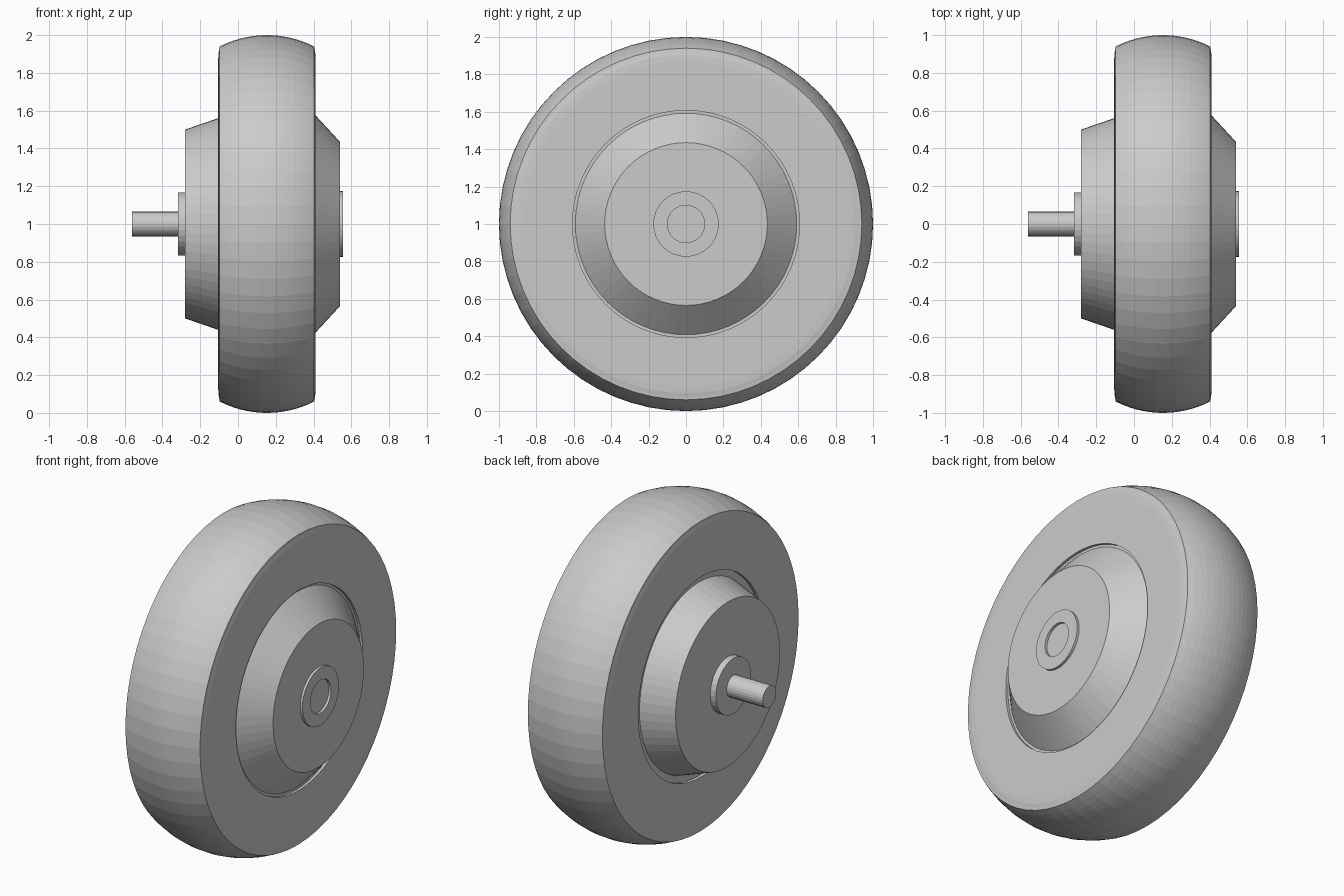
import bpy, bmesh
from math import sin, cos, pi, sqrt

if "Cube" in bpy.data.objects:
    bpy.data.objects.remove(bpy.data.objects["Cube"])

CENTRE_Z = 1.0


def lathe(name, profile, sides, closed=False):
    """Spin (x, radius) points about the wheel's x axis; open ends are capped."""
    bm = bmesh.new()
    rings = []
    for x, r in profile:
        rings.append([bm.verts.new((x, r * sin(2 * pi * i / sides),
                                    CENTRE_Z + r * cos(2 * pi * i / sides)))
                      for i in range(sides)])
    pairs = list(zip(rings, rings[1:]))
    if closed:
        pairs.append((rings[-1], rings[0]))
    for a, b in pairs:
        for i in range(sides):
            j = (i + 1) % sides
            bm.faces.new((a[i], a[j], b[j], b[i]))
    if not closed:
        bm.faces.new(rings[0])
        bm.faces.new(rings[-1])
    bmesh.ops.recalc_face_normals(bm, faces=bm.faces)
    mesh = bpy.data.meshes.new(name)
    bm.to_mesh(mesh)
    bm.free()
    obj = bpy.data.objects.new(name, mesh)
    bpy.context.collection.objects.link(obj)
    return obj


# Tyre: crowned tread, softly rounded shoulders, flat sidewalls, open bore
MID, HALF = 0.153, 0.25
ROUND = 2.2 * HALF
tread = []
for k in range(-7, 8):
    d = HALF * k / 7
    drop = (ROUND - sqrt(ROUND ** 2 - d ** 2)) * 0.06 / (ROUND - sqrt(ROUND ** 2 - HALF ** 2))
    tread.append((MID + d, 1.0 - drop))
shoulder = [(0.252, 0.925), (0.256, 0.905), (0.258, 0.87), (0.258, 0.607)]
left = [(MID - d, r) for d, r in reversed(shoulder)]
right = [(MID + d, r) for d, r in shoulder]
lathe("tyre", left + tread + right, 64, closed=True)

# Hub body: tapered on both sides, with a narrow groove where it meets the tyre
lathe("hub", [(-0.28, 0.50), (-0.085, 0.567), (-0.085, 0.612),
              (0.395, 0.612), (0.395, 0.592), (0.54, 0.435)], 64)

# Axle side: collar and shaft
lathe("axle_collar", [(-0.318, 0.168), (-0.27, 0.168)], 32)
lathe("axle", [(-0.56, 0.065), (-0.30, 0.065)], 24)

# Outer side: raised ring around the hub centre
lathe("hub_ring", [(0.53, 0.175), (0.555, 0.175), (0.555, 0.10), (0.53, 0.10)],
      32, closed=True)
